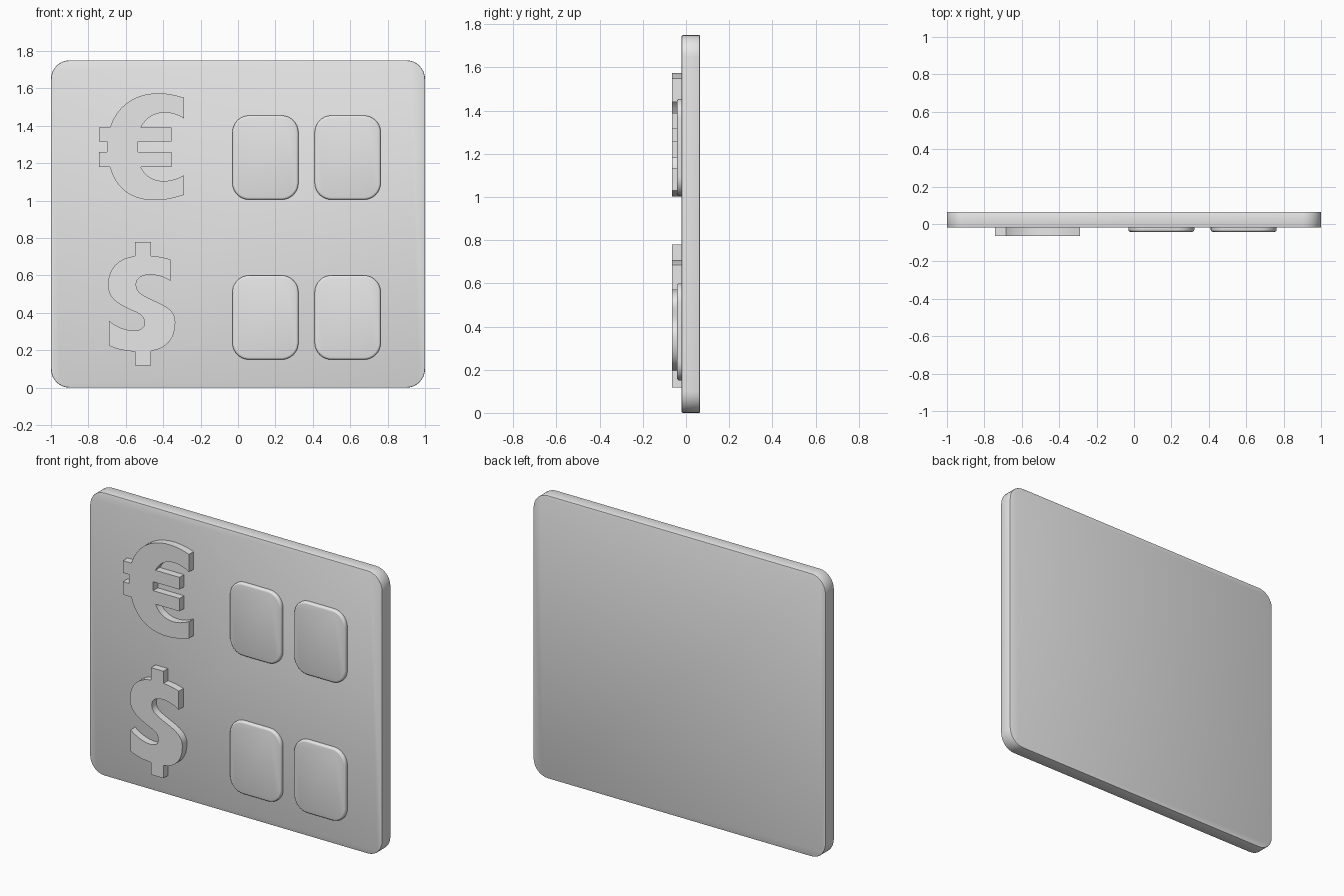
import bpy
import bmesh
import math
from mathutils import Vector
from mathutils.geometry import interpolate_bezier

default_cube = bpy.data.objects.get("Cube")
if default_cube:
    bpy.data.objects.remove(default_cube, do_unlink=True)

# One plain grey for the whole sign
grey = bpy.data.materials.new("light_grey")
grey.use_nodes = True
colour = (0.8, 0.8, 0.8, 1)
grey.diffuse_color = colour
grey.node_tree.nodes["Principled BSDF"].inputs["Base Color"].default_value = colour


def rounded_rectangle(left, right, bottom, top, radius, steps=8):
    """Outline in x and z with four rounded corners."""
    corners = [(right - radius, top - radius), (left + radius, top - radius),
               (left + radius, bottom + radius), (right - radius, bottom + radius)]
    points = []
    for quarter, (cx, cz) in enumerate(corners):
        for step in range(steps + 1):
            angle = (quarter + step / steps) * math.pi / 2
            points.append((cx + radius * math.cos(angle), cz + radius * math.sin(angle)))
    return points


def curved_outline(path, steps=8):
    """Pairs are straight corners, sixes are cubic curves; units are hundredths."""
    points = []
    for item in path:
        if len(item) == 2:
            points.append(Vector(item) / 100)
        else:
            handle_a, handle_b, end = [Vector(item[i:i + 2]) / 100 for i in (0, 2, 4)]
            curve = interpolate_bezier(points[-1], handle_a, handle_b, end, steps + 1)
            points.extend(Vector(p[:2]) for p in curve[1:])
    if (points[0] - points[-1]).length < 0.001:
        points.pop()
    return points


def slab(name, outline, front, back, bevel=0.0, bevel_back=False, segments=3):
    """Extrude an outline from front to back and soften its rims."""
    bm = bmesh.new()
    face = bm.faces.new([bm.verts.new((x, front, z)) for x, z in outline])
    extruded = bmesh.ops.extrude_face_region(bm, geom=[face], use_keep_orig=True)
    moved = [g for g in extruded["geom"] if isinstance(g, bmesh.types.BMVert)]
    bmesh.ops.translate(bm, verts=moved, vec=(0, back - front, 0))
    bmesh.ops.recalc_face_normals(bm, faces=bm.faces)
    if bevel:
        rims = (front, back) if bevel_back else (front,)
        edges = [e for e in bm.edges
                 if any(all(abs(v.co.y - y) < 1e-5 for v in e.verts) for y in rims)]
        bmesh.ops.bevel(bm, geom=edges, offset=bevel, segments=segments,
                        profile=0.5, affect='EDGES')
    mesh = bpy.data.meshes.new(name)
    bm.to_mesh(mesh)
    bm.free()
    mesh.materials.append(grey)
    obj = bpy.data.objects.new(name, mesh)
    bpy.context.collection.objects.link(obj)
    bpy.ops.object.select_all(action='DESELECT')
    obj.select_set(True)
    bpy.context.view_layer.objects.active = obj
    bpy.ops.object.shade_smooth_by_angle(angle=math.radians(35))
    return obj


# Backing board
slab("board", rounded_rectangle(-1, 1, 0, 1.75, 0.1), -0.02, 0.065, 0.005, True, 2)

# Four raised digit pads in two rows
for row, bottom in (("lower", 0.15), ("upper", 1.005)):
    for side, left in (("right", -0.03), ("left", 0.41)):
        slab(f"{row}_{side}_pad",
             rounded_rectangle(left, left + 0.353, bottom, bottom + 0.45, 0.09),
             -0.042, -0.015, 0.012)

# Raised currency sign of the upper row: open ring with two crossbars
upper_path = [
    (-29, 155), (-29, 144), (-36, 148.5, -47, 149, -52, 139),
    (-35.5, 139), (-35.5, 131.5), (-53.5, 131.5), (-53.5, 126),
    (-35.5, 126), (-35.5, 118), (-52, 118), (-47, 108, -36, 109.5, -29, 113.5),
    (-29, 103), (-48, 96.5, -64, 101, -68.5, 118),
    (-74.3, 118), (-74.3, 126), (-70, 126), (-70, 131.5),
    (-74.3, 131.5), (-74.3, 139), (-68.5, 139), (-63, 156, -46, 161, -29, 155),
]
slab("upper_currency_relief", curved_outline(upper_path, 12), -0.065, -0.015)

# Raised currency sign of the lower row: double bend with a stem at each end
lower_path = [
    (-55, 78), (-46.5, 78), (-46.5, 70.5), (-43, 70.3, -39, 69.5, -36, 68.5),
    (-36, 57), (-39, 59, -43, 60.4, -47, 60.4), (-51.5, 60.4, -54.5, 58.5, -54.5, 55),
    (-54.5, 50.5, -50, 49, -46, 47), (-38, 43.5, -33.5, 41, -33.5, 35),
    (-33.5, 26, -38.5, 20.5, -46.5, 19.7), (-46.5, 11.8), (-55, 11.8), (-55, 19.3),
    (-60, 19.6, -65, 20.5, -69, 22.5), (-69, 35.8),
    (-65, 32.5, -60, 30.5, -55.5, 30.5), (-52, 30.5, -50, 32, -50, 34.5),
    (-50, 38.5, -53, 39.8, -56, 41), (-65, 45, -69.5, 48, -69.5, 55),
    (-69.5, 63.5, -64, 69.5, -55, 70.3),
]
slab("lower_currency_relief", curved_outline(lower_path), -0.065, -0.015)
